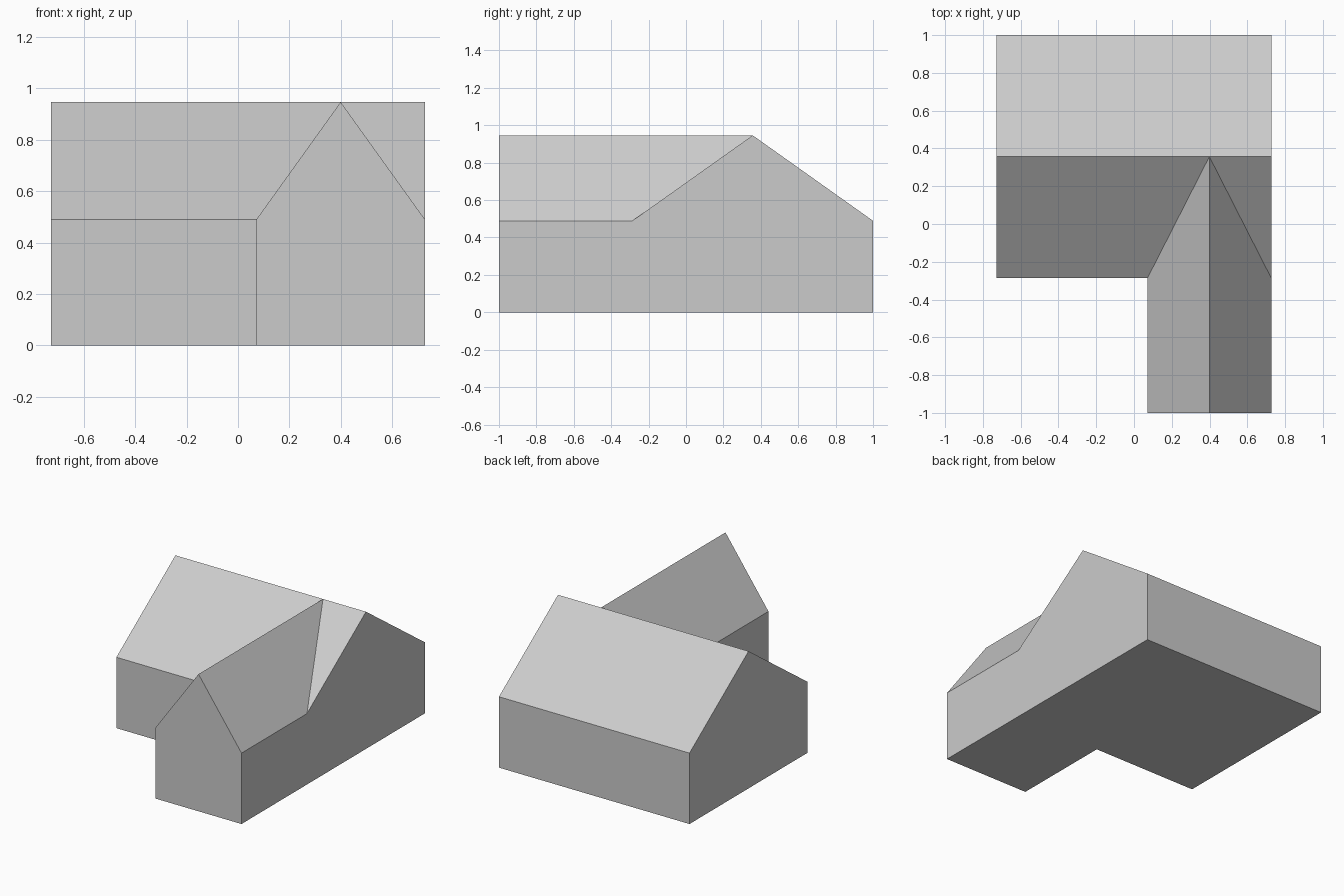
import bpy, bmesh

if "Cube" in bpy.data.objects:
    bpy.data.objects.remove(bpy.data.objects["Cube"])

# Key dimensions
X0, X1, XW = -0.727, 0.727, 0.071      # left wall, right wall, wing's left wall
Y0, Y1, YM = -1.0, 1.0, -0.287         # wing front, back wall, main block front
EAVE, RIDGE = 0.489, 0.946
XR, YR = (XW + X1) / 2, (YM + Y1) / 2  # ridge lines of wing and main block

bm = bmesh.new()

# L-shaped footprint, counter-clockwise, at floor and eave height
plan = [(XW, Y0), (X1, Y0), (X1, Y1), (X0, Y1), (X0, YM), (XW, YM)]
floor = [bm.verts.new((x, y, 0)) for x, y in plan]
eave = [bm.verts.new((x, y, EAVE)) for x, y in plan]

# Roof points
valley = bm.verts.new((X1, YM, EAVE))
gable_front, ridge_left, apex, ridge_right = [
    bm.verts.new((x, y, RIDGE)) for x, y in [(XR, Y0), (X0, YR), (XR, YR), (X1, YR)]]

# Floor, then walls with any gable points that sit on top of them
bm.faces.new(floor[::-1])
tops = {0: [gable_front], 1: [ridge_right, valley], 3: [ridge_left]}
for i in range(6):
    j = (i + 1) % 6
    bm.faces.new([floor[i], floor[j], eave[j], *tops.get(i, []), eave[i]])

# Roof slopes: main back, main front (two pieces), wing left and right
for slope in [
    [eave[2], eave[3], ridge_left, apex, ridge_right][::1],
    [eave[4], eave[5], apex, ridge_left],
    [valley, ridge_right, apex],
    [eave[0], gable_front, apex, eave[5]],
    [eave[1], valley, apex, gable_front],
]:
    bm.faces.new(slope)

bmesh.ops.recalc_face_normals(bm, faces=bm.faces)
mesh = bpy.data.meshes.new("house")
bm.to_mesh(mesh)
bm.free()
bpy.context.collection.objects.link(bpy.data.objects.new("house", mesh))
